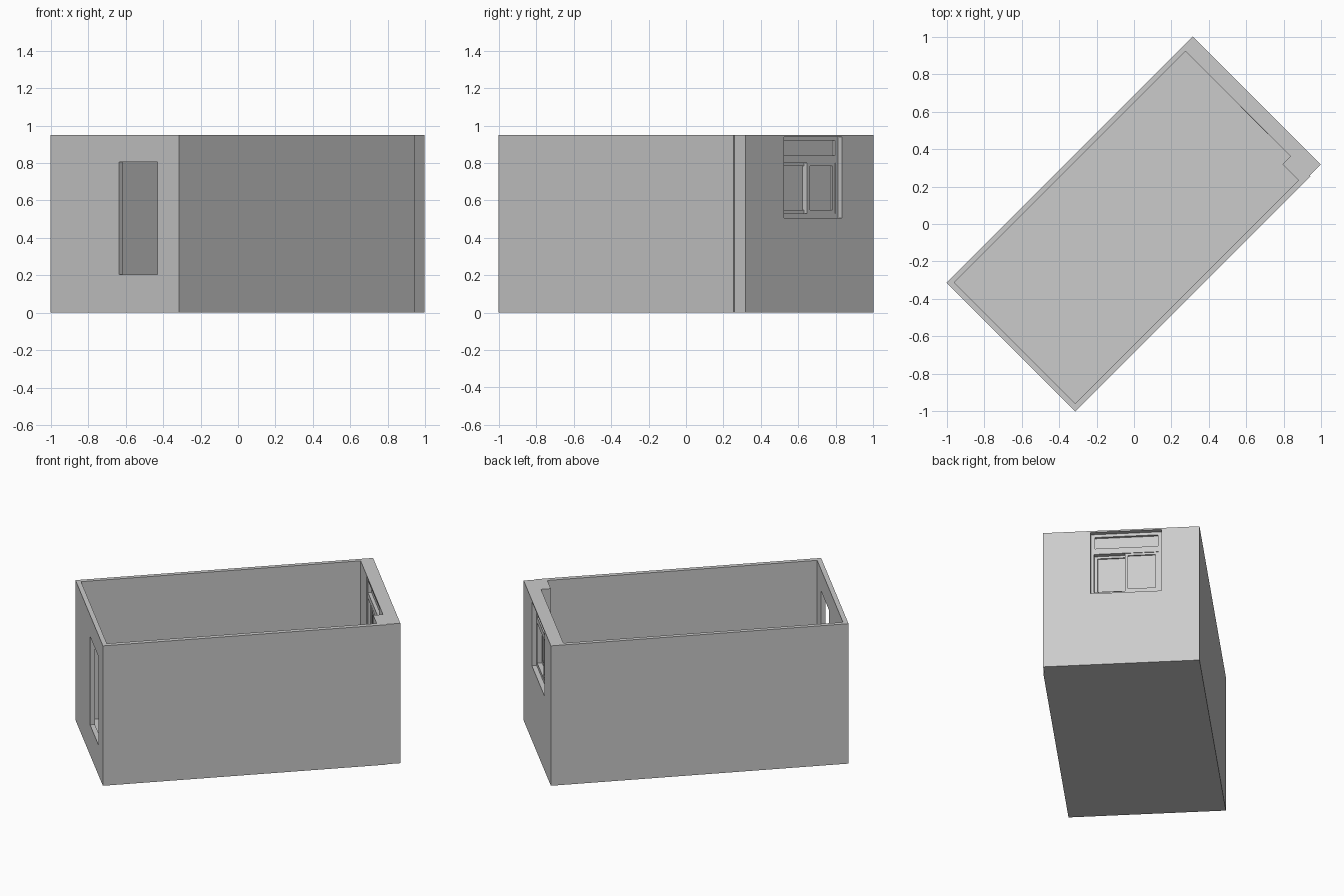
import bpy
import bmesh
from math import radians
from mathutils import Matrix

if "Cube" in bpy.data.objects:
    bpy.data.objects.remove(bpy.data.objects["Cube"], do_unlink=True)

grey = bpy.data.materials.new("plain_grey")
grey.use_nodes = True
grey.diffuse_color = (0.6, 0.6, 0.6, 1)
grey.node_tree.nodes["Principled BSDF"].inputs["Base Color"].default_value = (0.6, 0.6, 0.6, 1)

# The room is modelled along x, then turned to its diagonal placement
TURN = Matrix.Rotation(radians(45), 4, "Z")
HEIGHT = 0.95


def finish(name, bm):
    bmesh.ops.recalc_face_normals(bm, faces=bm.faces[:])
    mesh = bpy.data.meshes.new(name)
    bm.to_mesh(mesh)
    bm.free()
    mesh.materials.append(grey)
    obj = bpy.data.objects.new(name, mesh)
    obj.matrix_world = TURN
    bpy.context.collection.objects.link(obj)
    return obj


def prism(name, outline, z0, z1):
    """Upright solid from a floor outline."""
    bm = bmesh.new()
    face = bm.faces.new([bm.verts.new((x, y, z0)) for x, y in outline])
    grown = bmesh.ops.extrude_face_region(bm, geom=[face])["geom"]
    verts = [g for g in grown if isinstance(g, bmesh.types.BMVert)]
    bmesh.ops.translate(bm, verts=verts, vec=(0, 0, z1 - z0))
    return finish(name, bm)


def box(name, x0, x1, y0, y1, z0, z1):
    return prism(name, [(x0, y0), (x1, y0), (x1, y1), (x0, y1)], z0, z1)


def frame(name, x0, x1, outer, inner):
    """Rectangular frame across x; rectangles are y0, y1, z0, z1."""
    bm = bmesh.new()

    def loop(x, rect):
        y0, y1, z0, z1 = rect
        return [bm.verts.new((x, y, z)) for y, z in ((y0, z0), (y1, z0), (y1, z1), (y0, z1))]

    loops = [loop(x0, outer), loop(x1, outer), loop(x1, inner), loop(x0, inner)]
    for a, b in zip(loops, loops[1:] + loops[:1]):
        for i in range(4):
            j = (i + 1) % 4
            bm.faces.new((a[i], a[j], b[j], b[i]))
    return finish(name, bm)


def inset(rect, side, bottom, top):
    y0, y1, z0, z1 = rect
    return (y0 + side, y1 - side, z0 + bottom, z1 - top)


# Shell: one solid block, hollowed and pierced
shell = prism("room_shell", [(-0.93, -0.486), (0.847, -0.486), (0.847, -0.48),
                             (0.93, -0.48), (0.93, 0.486), (-0.93, 0.486)], 0, HEIGHT)
window_hole = (-0.188, 0.251, 0.505, 0.94)
cutters = [
    prism("room_space", [(-0.9, -0.456), (0.786, -0.456), (0.786, -0.335),
                         (0.847, -0.335), (0.847, 0.458), (-0.9, 0.458)], 0.01, 1.1),
    box("end_opening", -1.1, -0.87, -0.322, -0.032, 0.205, 0.805),
    box("window_opening", 0.8, 1.1, *window_hole),
]
for cutter in cutters:
    cutter.hide_render = True
    cut = shell.modifiers.new(cutter.name, "BOOLEAN")
    cut.operation = "DIFFERENCE"
    cut.solver = "EXACT"
    cut.object = cutter
bpy.context.view_layer.update()
graph = bpy.context.evaluated_depsgraph_get()
carved = bpy.data.meshes.new_from_object(shell.evaluated_get(graph))
shell.modifiers.clear()
shell.data = carved
for cutter in cutters:
    bpy.data.objects.remove(cutter, do_unlink=True)

# Window: outer frame with a fixed upper light
y0, y1, z0, z1 = window_hole
upper = (y0, y1, 0.80, z1)
lower = (y0, y1, z0, 0.80)
upper_open = inset(upper, 0.025, 0.04, 0.02)
lower_open = inset(lower, 0.02, 0.025, 0)
frame("upper_window_frame", 0.852, 0.9, upper, upper_open)
frame("lower_window_frame", 0.852, 0.9, lower, lower_open)
box("upper_pane", 0.874, 0.884, *upper_open)

# Two sliding sashes, one in front of the other
a, b, c, d = lower_open
middle = (a + b) / 2
for name, x, rect in (("outer_sash", 0.87, (middle - 0.01, b, c, d)),
                      ("inner_sash", 0.845, (a, middle + 0.01, c, d))):
    opening = inset(rect, 0.02, 0.02, 0.015)
    frame(name + "_frame", x, x + 0.025, rect, opening)
    box(name + "_pane", x + 0.008, x + 0.015, *opening)
